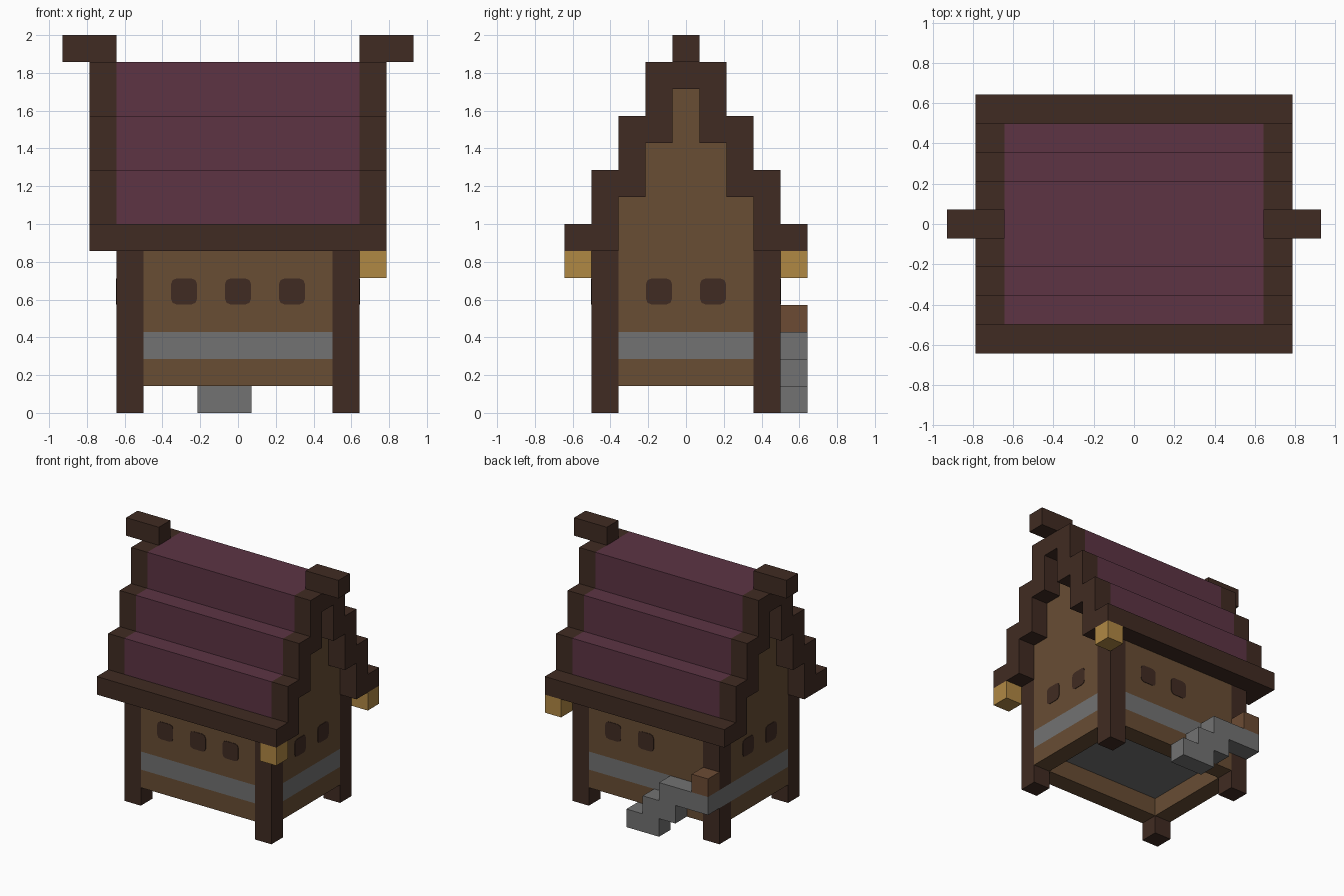
import bpy, bmesh, math
from mathutils import Vector

U = 1 / 7  # one building block

cube = bpy.data.objects.get("Cube")
if cube:
    bpy.data.objects.remove(cube, do_unlink=True)


def material(name, rgb):
    lin = [((c / 255 + 0.055) / 1.055) ** 2.4 for c in rgb] + [1.0]
    m = bpy.data.materials.new(name)
    m.use_nodes = True
    m.diffuse_color = lin
    m.node_tree.nodes["Principled BSDF"].inputs["Base Color"].default_value = lin
    return m


DARK = material("dark timber", (64, 43, 34))
WALL = material("plank brown", (104, 77, 52))
ROOF = material("plum shingle", (93, 52, 68))
STONE = material("grey stone", (114, 114, 114))
GOLD = material("lantern gold", (176, 136, 68))
STEP = material("red brown wood", (108, 75, 52))


def prism(name, profile, axis, start, end, mat):
    """Extrude a profile along x (points are y, z) or along y (points are x, z)."""
    bm = bmesh.new()

    def place(p, d):
        v = (d, p[0], p[1]) if axis == "x" else (p[0], d, p[1])
        return bm.verts.new(Vector(v) * U)

    face = bm.faces.new([place(p, start) for p in profile])
    out = bmesh.ops.extrude_face_region(bm, geom=[face], use_keep_orig=True)
    shift = Vector((1, 0, 0) if axis == "x" else (0, 1, 0)) * (end - start) * U
    verts = [g for g in out["geom"] if isinstance(g, bmesh.types.BMVert)]
    bmesh.ops.translate(bm, vec=shift, verts=verts)
    bmesh.ops.recalc_face_normals(bm, faces=bm.faces)
    mesh = bpy.data.meshes.new(name)
    bm.to_mesh(mesh)
    bm.free()
    mesh.materials.append(mat)
    obj = bpy.data.objects.new(name, mesh)
    bpy.context.collection.objects.link(obj)
    return obj


def box(name, x, y, z, mat):
    rect = [(y[0], z[0]), (y[1], z[0]), (y[1], z[1]), (y[0], z[1])]
    return prism(name, rect, "x", x[0], x[1], mat)


def span(side, near, far):
    return tuple(sorted((side * near, side * far)))


def steps(half, foot, top):
    """Half of a stepped gable outline, three steps of two blocks each."""
    pts = [(half, foot)]
    for i in range(3):
        pts += [(half - i, top + 2 * i), (half - i - 1, top + 2 * i)]
    return pts[:-1]


def mirrored(pts):
    return pts + [(-a, b) for a, b in reversed(pts)]


# Gable core and upper walls
prism("gable_core", mirrored(steps(2.5, 3, 8)), "x", -4.5, 4.5, WALL)
for s, label in ((-1, "front"), (1, "back")):
    box(label + "_upper_wall", (-3.5, 3.5), span(s, 2.5, 3.5), (3, 7), WALL)
    box(label + "_lower_wall", (-3.5, 3.5), span(s, 2.5, 3.5), (1, 2), WALL)
    box(label + "_eave", (-5.5, 5.5), span(s, 3.5, 4.5), (6, 7), DARK)
    box(label + "_lantern", (4.5, 5.5), span(s, 3.5, 4.5), (5, 6), GOLD)

# Stone floor, showing as a band on every wall
box("floor_slab", (-3.5, 3.5), (-3.5, 3.5), (2, 3), STONE)

# Stepped roof shell
shell = mirrored(steps(3.5, 7, 9)) + mirrored(steps(2.5, 7, 8))[::-1]
prism("roof", shell, "x", -4.5, 4.5, ROOF)

# Ends: lower wall, stone band, gable trim and ridge beam
trim = mirrored(steps(3.5, 6, 9)) + mirrored(steps(2.5, 6, 8))[::-1]
for s, label in ((-1, "right"), (1, "left")):
    box(label + "_lower_wall", span(s, 3.5, 4.5), (-2.5, 2.5), (1, 2), WALL)
    box(label + "_band", span(s, 3.5, 4.5), (-2.5, 2.5 if s > 0 else 3.5), (2, 3), STONE)
    lo, hi = span(s, 4.5, 5.5)
    prism(label + "_gable_trim", trim, "x", lo, hi, DARK)
    box(label + "_ridge_beam", span(s, 4.5, 6.5), (-0.5, 0.5), (13, 14), DARK)

# Corner posts; the one by the landing is interrupted by stone
for sx in (-1, 1):
    for sy in (-1, 1):
        parts = [(0, 2), (3, 7)] if (sx, sy) == (-1, 1) else [(0, 7)]
        for z in parts:
            box("corner_post", span(sx, 3.5, 4.5), span(sy, 2.5, 3.5), z, DARK)


# Rounded window plates
def window(name, centre, axis, plane):
    r, inner = 0.2, 0.28
    pts = []
    for q, (cx, cz) in enumerate(((1, 1), (-1, 1), (-1, -1), (1, -1))):
        for k in range(3):
            a = math.radians(90 * q + 45 * k)
            pts.append((centre + cx * inner + r * math.cos(a),
                        4.5 + cz * inner + r * math.sin(a)))
    prism(name, pts, axis, plane - 0.025, plane + 0.025, DARK)


for x in (-2, 0, 2):
    window("front_window", x, "y", -3.5)
for x in (0, 2):
    window("back_window", x, "y", 3.5)
for plane in (-4.5, 4.5):
    for y in (-1, 1):
        window("end_window", y, "x", plane)

# Back staircase with landing and wooden block
stairs = [(0.5, 0), (0.5, 1), (-0.5, 1), (-0.5, 2), (-1.5, 2), (-1.5, 3),
          (-4.5, 3), (-4.5, 2), (-2.5, 2), (-2.5, 1), (-1.5, 1), (-1.5, 0)]
prism("back_stairs", stairs, "y", 3.5, 4.5, STONE)
box("landing_block", (-4.5, -3.5), (3.5, 4.5), (3, 4), STEP)
